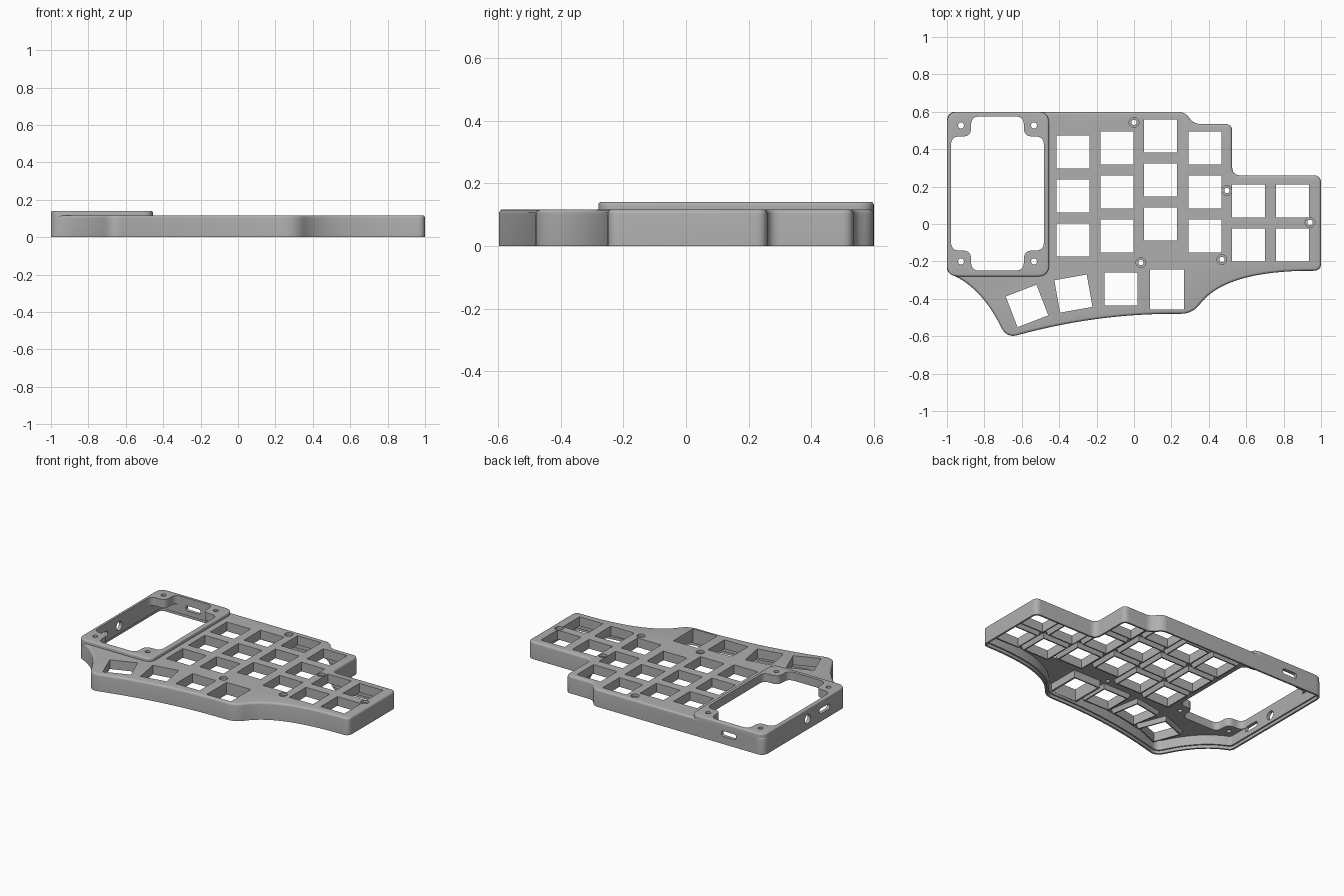
import bpy, bmesh
from math import cos, sin, pi, radians
from mathutils import Matrix, Vector

if "Cube" in bpy.data.objects:
    bpy.data.objects.remove(bpy.data.objects["Cube"])

grey = bpy.data.materials.new("plain grey")
grey.use_nodes = True
grey.diffuse_color = (0.43, 0.43, 0.43, 1)
grey.node_tree.nodes["Principled BSDF"].inputs["Base Color"].default_value = grey.diffuse_color


def soften(corners):
    """Closed path from (x, y, cut_in, cut_out) corners, each rounded by a small curve."""
    path = []
    for i, (x, y, cut_in, cut_out) in enumerate(corners):
        p = Vector((x, y))
        if cut_in == 0:
            path.append(p)
            continue
        before = Vector(corners[i - 1][:2])
        after = Vector(corners[(i + 1) % len(corners)][:2])
        a = p + (before - p).normalized() * cut_in
        b = p + (after - p).normalized() * cut_out
        steps = 16 if cut_in + cut_out > 0.3 else 8
        for k in range(steps + 1):
            t = k / steps
            path.append(a * (1 - t) ** 2 + p * 2 * t * (1 - t) + b * t * t)
    return path


def rect(w, h, cut=0):
    return soften([(sx * w / 2, sy * h / 2, cut, cut)
                   for sx, sy in ((-1, -1), (1, -1), (1, 1), (-1, 1))])


def circle(r, n=24):
    return [Vector((r * cos(2 * pi * k / n), r * sin(2 * pi * k / n))) for k in range(n)]


def inset(path, d):
    """Move a counter-clockwise path inwards by d."""
    result = []
    for i, p in enumerate(path):
        e1 = (p - path[i - 1]).normalized()
        e2 = (path[(i + 1) % len(path)] - p).normalized()
        n1, n2 = Vector((-e1.y, e1.x)), Vector((-e2.y, e2.x))
        result.append(p + (n1 + n2) * d / (1 + n1.dot(n2)))
    return result


def loft(bm, path, rings, matrix=Matrix()):
    """Closed solid through (inset, z) rings of a path."""
    loops = [[bm.verts.new(matrix @ p.to_3d() + matrix.to_3x3() @ Vector((0, 0, z)))
              for p in inset(path, d)] for d, z in rings]
    n = len(path)
    for low, high in zip(loops, loops[1:]):
        for k in range(n):
            bm.faces.new((low[k], low[(k + 1) % n], high[(k + 1) % n], high[k]))
    bm.faces.new(loops[0])
    bm.faces.new(loops[-1])


def solid(name, pieces):
    bm = bmesh.new()
    for piece in pieces:
        loft(bm, *piece)
    bmesh.ops.recalc_face_normals(bm, faces=bm.faces)
    mesh = bpy.data.meshes.new(name)
    bm.to_mesh(mesh)
    bm.free()
    mesh.materials.append(grey)
    obj = bpy.data.objects.new(name, mesh)
    bpy.context.collection.objects.link(obj)
    return obj


def combine(target, operation, pieces):
    """Apply one boolean and discard its helper."""
    helper = solid("helper", pieces)
    helper.hide_render = True
    mod = target.modifiers.new("combine", 'BOOLEAN')
    mod.operation, mod.solver, mod.object = operation, 'EXACT', helper
    bpy.context.view_layer.update()
    graph = bpy.context.evaluated_depsgraph_get()
    mesh = bpy.data.meshes.new_from_object(target.evaluated_get(graph))
    target.modifiers.clear()
    target.data = mesh
    bpy.data.objects.remove(helper)


def at(x, y, z=0, turn=0):
    return Matrix.Translation((x, y, z)) @ Matrix.Rotation(radians(turn), 4, 'Z')


def rim(top, r):
    """Rings that round off the top edge."""
    return [(r * (1 - cos(k * pi / 8)), top - r + r * sin(k * pi / 8)) for k in range(5)]


# Case body with rounded top rim
outline = soften([
    (-1, .6, .05, .05), (-1, -.26, .03, .03), (-.82, -.34, .16, .22),
    (-.68, -.61, .06, .06), (-.2, -.48, .42, .42), (.31, -.48, .06, .06),
    (.5, -.25, .22, .45), (1, -.25, .04, .04), (1, .26, .04, .04),
    (.525, .26, .045, .045), (.525, .535, .04, .04), (.32, .535, .035, .035),
    (.27, .6, .035, .035)])
TOP, CEILING = .117, .085
case = solid("keyboard_case", [(outline, [(0, 0)] + rim(TOP, .014))])

# Raised bezel on the right-hand end
bezel = rect(.545, .88, .06)
combine(case, 'UNION', [(bezel, [(0, .1)] + rim(.141, .01), at(-.7275, .16))])

# Hollow underside with a stepped lip for a base plate
combine(case, 'DIFFERENCE',
        [(outline, [(.012, -.02), (.012, .02), (.022, .02), (.022, CEILING)])])

# Key positions: columns (x, highest y, count), then the angled thumb keys
columns = [(-.326, .385, 3), (-.09, .406, 3), (.142, .47, 3),
           (.38, .406, 3), (.612, .123, 2), (.847, .123, 2)]
keys = [at(x, y - row * .235) for x, y, count in columns for row in range(count)]
keys += [at(-.572, -.438, 0, 21), at(-.324, -.372, 0, 10), at(-.07, -.348)]
dial = at(.176, -.35)

# Tapered sockets under the plate
sockets = [(rect(.217, .217), [(.012, .055), (0, .095)], m) for m in keys]
combine(case, 'UNION', sockets)
combine(case, 'UNION', [(rect(.205, .23), [(0, .035), (0, .095)], dial)])

# Square key holes
through = [(0, -.1), (0, .2)]
holes = [(rect(.176, .176), through, m) for m in keys]
combine(case, 'DIFFERENCE', holes + [(rect(.18, .213), through, dial)])

# Display opening with a rounded screw tab in each corner
w, h, tab, cut = .248, .412, .107, .045
corners = []
for sx, sy in ((1, 1), (-1, 1), (-1, -1), (1, -1)):
    quarter = [(w, h - tab), (w - tab, h - tab), (w - tab, h)]
    if sx * sy < 0:
        quarter.reverse()
    corners += [(sx * x, sy * y, cut, cut) for x, y in quarter]
combine(case, 'DIFFERENCE', [(soften(corners), through, at(-.73, .163))])

# Screw holes: plain in the bezel, counterbored in the plate
screws = [(circle(.016), through, at(x, y)) for x in (-.925, -.535) for y in (-.2, .527)]
bored = [(.012, -.1), (.012, .1), (0, .1), (0, .2)]
for x, y in ((0, .543), (.497, .179), (.941, .008), (.47, -.19), (.037, -.206)):
    screws.append((circle(.026), bored, at(x, y)))
combine(case, 'DIFFERENCE', screws)

# Side ports: slot in the back wall, slot and round hole in the end wall
upright = Matrix.Rotation(pi / 2, 4, 'X')
depth = [(0, -.03), (0, .03)]
slot = rect(.11, .036, .0175)
combine(case, 'DIFFERENCE', [
    (slot, depth, at(-.74, .6, .07) @ upright),
    (slot, depth, at(-1, -.05, .07, 90) @ upright),
    (circle(.03), depth, at(-1, .13, .07, 90) @ upright)])

# Smooth the rounded sides, keep the edges crisp
bpy.ops.object.select_all(action='DESELECT')
case.select_set(True)
bpy.context.view_layer.objects.active = case
bpy.ops.object.shade_smooth_by_angle(angle=radians(30))
